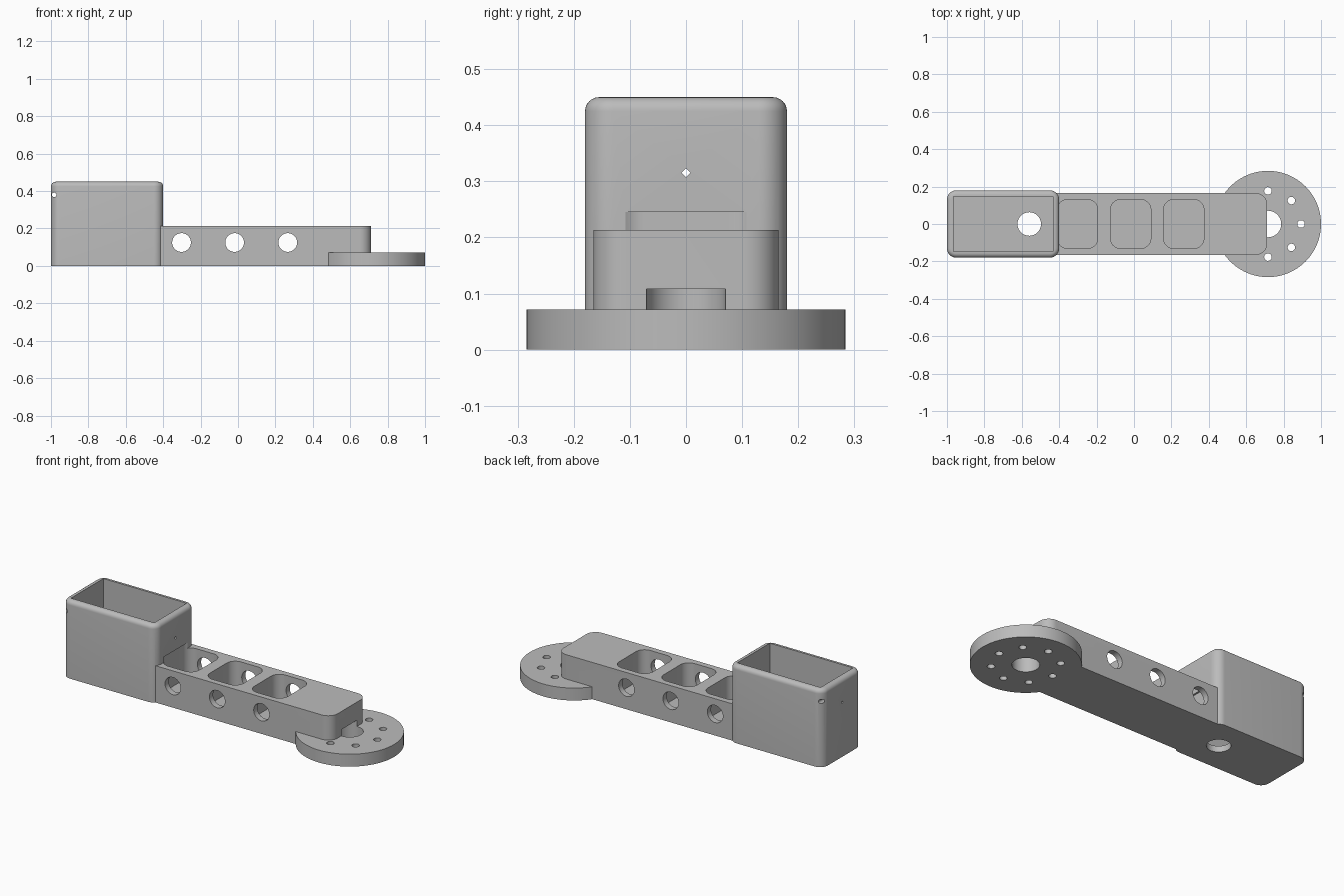
import bpy, bmesh, math
from mathutils import Matrix, Vector

cube = bpy.data.objects.get("Cube")
if cube:
    bpy.data.objects.remove(cube, do_unlink=True)

grey = bpy.data.materials.new("light grey plastic")
grey.use_nodes = True
colour = (0.5, 0.5, 0.5, 1)
grey.diffuse_color = colour
grey.node_tree.nodes["Principled BSDF"].inputs["Base Color"].default_value = colour


def corner(x, y, sx, sy, r, steps=10):
    """Points of one plan corner, rounded by r, for the quadrant (sx, sy)."""
    if r == 0:
        return [(x, y)]
    start = {(1, 1): 0, (-1, 1): 1, (-1, -1): 2, (1, -1): 3}[sx, sy] * math.pi / 2
    angles = [start + math.pi / 2 * i / steps for i in range(steps + 1)]
    return [(x - sx * r + r * math.cos(a), y - sy * r + r * math.sin(a)) for a in angles]


def block(name, x0, x1, half_y, z0, z1, r_right=0, r_left=0, top_bevel=0):
    """Upright prism with rounded plan corners and an optional rounded top rim."""
    plan = (corner(x1, half_y, 1, 1, r_right) + corner(x0, half_y, -1, 1, r_left)
            + corner(x0, -half_y, -1, -1, r_left) + corner(x1, -half_y, 1, -1, r_right))
    bm = bmesh.new()
    base = bm.faces.new([bm.verts.new((x, y, z0)) for x, y in plan])
    ext = bmesh.ops.extrude_face_region(bm, geom=[base])["geom"]
    top = [v for v in ext if isinstance(v, bmesh.types.BMVert)]
    bmesh.ops.translate(bm, vec=(0, 0, z1 - z0), verts=top)
    if top_bevel:
        rim = [e for e in bm.edges if all(abs(v.co.z - z1) < 1e-5 for v in e.verts)]
        bmesh.ops.bevel(bm, geom=rim, offset=top_bevel, segments=6, profile=0.5,
                        affect='EDGES')
    return finish(name, bm)


def rod(name, centre, radius, length, axis="Z", sides=48):
    """Cylinder centred on a point, along one axis."""
    turn = {"X": Matrix.Rotation(math.pi / 2, 4, 'Y'),
            "Y": Matrix.Rotation(math.pi / 2, 4, 'X'),
            "Z": Matrix.Identity(4)}[axis]
    bm = bmesh.new()
    bmesh.ops.create_cone(bm, cap_ends=True, segments=sides, radius1=radius,
                          radius2=radius, depth=length,
                          matrix=Matrix.Translation(Vector(centre)) @ turn)
    return finish(name, bm)


def finish(name, bm):
    bmesh.ops.recalc_face_normals(bm, faces=bm.faces)
    mesh = bpy.data.meshes.new(name)
    bm.to_mesh(mesh)
    bm.free()
    mesh.materials.append(grey)
    obj = bpy.data.objects.new(name, mesh)
    bpy.context.collection.objects.link(obj)
    return obj


def combine(target, tool, operation):
    """Apply one boolean to the target and discard the tool."""
    tool.hide_render = True
    mod = target.modifiers.new("combine", 'BOOLEAN')
    mod.operation, mod.solver, mod.object = operation, 'EXACT', tool
    bpy.context.view_layer.objects.active = target
    bpy.ops.object.modifier_apply(modifier=mod.name)
    bpy.data.objects.remove(tool, do_unlink=True)


# Solid parts: housing box, beam and round mounting flange
HUB = 0.716
FLANGE_R = 0.284
link = block("link_arm_with_housing", -1, -0.4, 0.18, 0, 0.45, 0.05, 0.05, 0.025)
combine(link, block("beam", -0.42, 0.712, 0.165, 0, 0.213, r_right=0.06), 'UNION')
combine(link, rod("flange", (HUB, 0, 0.036), FLANGE_R, 0.072, sides=96), 'UNION')

# Housing cavity, floor hole and small pin holes
cuts = [block("cavity", -0.966, -0.433, 0.148, 0.035, 0.6),
        rod("floor_hole", (-0.56, 0, 0), 0.063, 0.2),
        rod("corner_pin_hole", (-0.983, 0, 0.38), 0.012, 1, "Y", 24),
        rod("end_pin_hole", (-0.7, 0, 0.315), 0.008, 1, "X", 4)]

# Beam pockets, each with a cross hole through both side walls
for i in range(3):
    x = -0.302 + 0.284 * i
    cuts.append(block("pocket", x - 0.108, x + 0.108, 0.131, 0.035, 0.245, 0.055, 0.055))
    cuts.append(rod("cross_hole", (x, 0, 0.125), 0.05, 1, "Y"))

# Flange hub bore and ring of bolt holes
cuts.append(rod("hub_bore", (HUB, 0, 0), 0.071, 0.216))
for i in range(8):
    a = i * math.pi / 4
    cuts.append(rod("bolt_hole", (HUB + 0.177 * math.cos(a), 0.177 * math.sin(a), 0),
                    0.02, 0.216, sides=24))

for cut in cuts:
    combine(link, cut, 'DIFFERENCE')

# Smooth the curved walls, keep the machined edges sharp
bpy.ops.object.select_all(action='DESELECT')
link.select_set(True)
bpy.context.view_layer.objects.active = link
bpy.ops.object.shade_smooth_by_angle(angle=math.radians(30))
